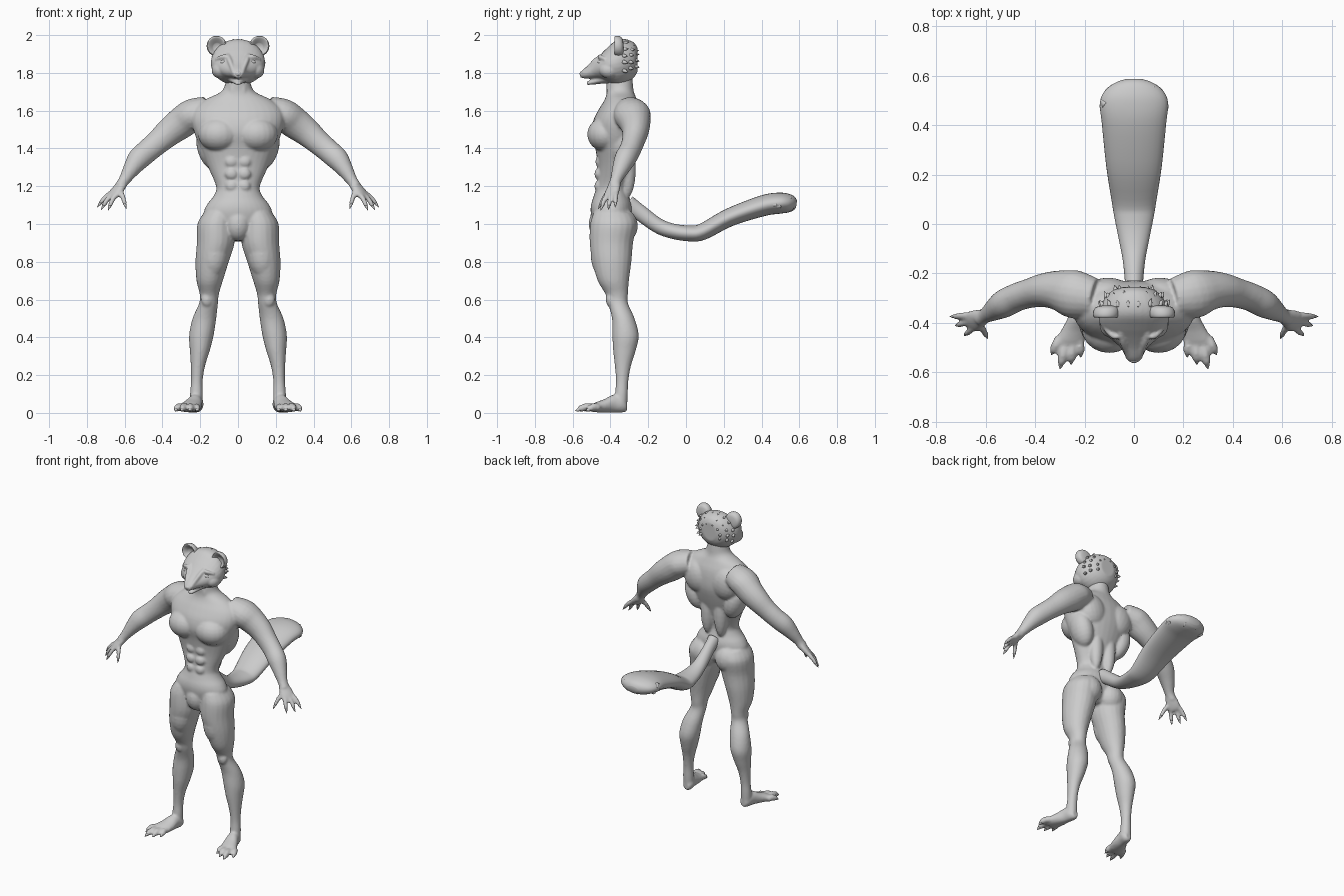
import bpy, bmesh, math, random
from mathutils import Vector, Matrix

random.seed(4)
X, Y, Z = Vector((1, 0, 0)), Vector((0, 1, 0)), Vector((0, 0, 1))


def spline(p, steps):
    """Catmull-Rom through rows of numbers."""
    out = []
    for i in range(len(p) - 1):
        a, b, c, d = p[max(i - 1, 0)], p[i], p[i + 1], p[min(i + 2, len(p) - 1)]
        for s in range(steps):
            t = s / steps
            out.append([.5 * (2*q + (r - o)*t + (2*o - 5*q + 4*r - w)*t*t + (3*q - o - 3*r + w)*t**3)
                        for o, q, r, w in zip(a, b, c, d)])
    return out + [list(p[-1])]


def tube(bm, pts, ref=Y, axes=None, seg=20, steps=4):
    """Loft ellipses given as (x, y, z, radius_u, radius_v)."""
    rows, rings = spline(pts, steps), []
    for i, r in enumerate(rows):
        c = Vector(r[:3])
        if axes:
            u, v = axes
        else:
            t = (Vector(rows[min(i + 1, len(rows) - 1)][:3]) - Vector(rows[max(i - 1, 0)][:3])).normalized()
            u = (ref - t * t.dot(ref)).normalized()
            v = t.cross(u)
        ru, rv = max(r[3], .001), max(r[4], .001)
        rings.append([bm.verts.new(c + u * ru * math.cos(k * math.tau / seg) + v * rv * math.sin(k * math.tau / seg))
                      for k in range(seg)])
    for a, b in zip(rings, rings[1:]):
        for k in range(seg):
            bm.faces.new((a[k], a[(k + 1) % seg], b[(k + 1) % seg], b[k]))
    bm.faces.new(rings[0][::-1])
    bm.faces.new(rings[-1])


def blob(bm, c, r, tilt=0):
    m = Matrix.Translation(c) @ Matrix.Rotation(tilt, 4, 'Y') @ Matrix.Diagonal((*r, 1))
    bmesh.ops.create_uvsphere(bm, u_segments=20, v_segments=12, radius=1, matrix=m)


def spike(bm, a, b, r, seg=6):
    a, b = Vector(a), Vector(b)
    m = a.lerp(b, .5)
    tube(bm, [(*a, r, r), (*m, r * .7, r * .7), (*b, 0, 0)], ref=Vector((.3, .8, .52)), seg=seg, steps=2)


def mirror(bm):
    g = bmesh.ops.duplicate(bm, geom=bm.verts[:] + bm.edges[:] + bm.faces[:])['geom']
    for v in g:
        if isinstance(v, bmesh.types.BMVert):
            v.co.x = -v.co.x


def finish(name, bm, voxel=0, smooth=3):
    bmesh.ops.recalc_face_normals(bm, faces=bm.faces[:])
    me = bpy.data.meshes.new(name)
    bm.to_mesh(me)
    bm.free()
    ob = bpy.data.objects.new(name, me)
    bpy.context.collection.objects.link(ob)
    for f in me.polygons:
        f.use_smooth = True
    if voxel:
        m = ob.modifiers.new("fuse", 'REMESH')
        m.mode, m.voxel_size, m.use_smooth_shade = 'VOXEL', voxel, True
        s = ob.modifiers.new("soften", 'SMOOTH')
        s.factor, s.iterations = .5, smooth
    return ob


body, claws = bmesh.new(), bmesh.new()


def digit(base, tip, r, lift):
    """Finger or toe with its claw."""
    a, b = Vector(base), Vector(tip)
    m, e = a.lerp(b, .4) + Z * lift, a.lerp(b, .74) + Z * lift * .5
    tube(body, [(*a, r, r), (*m, r, r), (*e, r * .85, r * .85), (*a.lerp(b, .8), r * .4, r * .4)], seg=10)
    spike(claws, e, b, r * .6, 8)


# legs
tube(body, [(.10, -.39, 1.06, .08, .10), (.115, -.385, 1.0, .10, .122), (.118, -.395, .9, .10, .115),
            (.137, -.392, .8, .088, .103), (.15, -.385, .7, .07, .083), (.152, -.367, .63, .051, .06),
            (.156, -.36, .58, .05, .053), (.178, -.332, .5, .063, .06), (.194, -.32, .41, .065, .07),
            (.202, -.326, .33, .053, .06), (.212, -.334, .25, .038, .043), (.218, -.338, .17, .031, .033),
            (.22, -.342, .1, .034, .034), (.22, -.345, .04, .034, .034)], axes=(X, Y))
blob(body, (.165, -.40, .60), (.03, .025, .04))
# feet and toes
tube(body, [(.218, -.312, .034, .02, .025), (.219, -.335, .045, .036, .043), (.228, -.38, .05, .04, .048),
            (.243, -.43, .038, .052, .036), (.26, -.475, .03, .06, .027), (.266, -.5, .025, .05, .02)], axes=(X, Z))
for base, tip in [((.222, -.46, .026), (.215, -.54, .01)), ((.25, -.485, .027), (.255, -.57, .01)),
                  ((.278, -.485, .027), (.30, -.588, .01)), ((.3, -.46, .026), (.335, -.53, .01))]:
    digit(base, tip, .02, .012)
# arms
tube(body, [(.16, -.30, 1.6, .08, .075), (.24, -.285, 1.578, .098, .085), (.3, -.27, 1.535, .083, .084),
            (.36, -.268, 1.49, .07, .076), (.42, -.28, 1.437, .06, .066), (.475, -.297, 1.39, .057, .062),
            (.525, -.322, 1.345, .057, .06), (.565, -.347, 1.29, .045, .045), (.6, -.37, 1.235, .031, .031),
            (.625, -.38, 1.2, .034, .027)])
# hands and fingers
tube(body, [(.605, -.372, 1.225, .028, .026), (.63, -.384, 1.19, .04, .024), (.655, -.395, 1.16, .045, .02),
            (.67, -.4, 1.145, .035, .014)], ref=Vector((.55, .8, .1)))
for base, tip in [((.672, -.37, 1.165), (.746, -.375, 1.088)), ((.668, -.395, 1.155), (.725, -.412, 1.075)),
                  ((.65, -.42, 1.15), (.688, -.452, 1.072)), ((.622, -.405, 1.175), (.592, -.465, 1.08))]:
    digit(base, tip, .0135, .008)
# muscle masses: chest, shoulder blade, flank, back column, buttock, abdomen
for c, r, t in [((.1, -.425, 1.475), (.112, .098, .092), 0), ((.105, -.285, 1.53), (.10, .068, .11), .3),
                ((.15, -.33, 1.40), (.065, .08, .12), .3), ((.05, -.31, 1.30), (.045, .045, .16), 0),
                ((.088, -.335, .99), (.085, .08, .09), 0), ((.125, -.43, .84), (.075, .075, .13), -.1),
                ((.035, -.455, 1.33), (.036, .025, .032), 0), ((.034, -.46, 1.265), (.035, .025, .032), 0),
                ((.033, -.46, 1.2), (.034, .025, .032), 0), ((.028, -.36, 1.70), (.03, .06, .09), 0)]:
    blob(body, c, r, t)
mirror(body)
# torso and neck
tube(body, [(0, -.4, .93, .05, .06), (0, -.395, .97, .12, .09), (0, -.395, 1.05, .178, .108), (0, -.395, 1.1, .166, .108),
            (0, -.395, 1.15, .128, .093), (0, -.392, 1.2, .116, .083), (0, -.375, 1.3, .158, .092),
            (0, -.365, 1.4, .2, .115), (0, -.365, 1.48, .23, .135), (0, -.36, 1.55, .245, .13),
            (0, -.35, 1.61, .23, .11), (0, -.345, 1.66, .17, .085), (0, -.348, 1.7, .09, .072),
            (0, -.352, 1.75, .066, .07), (0, -.35, 1.82, .06, .06)], axes=(X, Y), seg=32)
blob(body, (0, -.445, 1.0), (.07, .07, .09))
finish("body", body, .008)
mirror(claws)
finish("claws", claws)

# head: cheeks, muzzle ridges, eye sockets, then skull and jaw
head = bmesh.new()
tube(head, [(.055, -.435, 1.895, .012, .012), (.046, -.475, 1.868, .014, .014), (.032, -.51, 1.83, .012, .014),
            (.022, -.545, 1.797, .01, .012)], ref=X, seg=10)
tube(head, [(.05, -.45, 1.885, .01, .01), (.08, -.455, 1.885, .012, .012), (.115, -.425, 1.87, .01, .01)], ref=Z, seg=10)
blob(head, (.095, -.405, 1.815), (.045, .055, .045))
mirror(head)
tube(head, [(0, -.256, 1.87, .05, .06), (0, -.275, 1.868, .095, .092), (0, -.32, 1.86, .13, .118),
            (0, -.37, 1.852, .144, .12), (0, -.42, 1.84, .132, .09), (0, -.46, 1.828, .1, .062),
            (0, -.5, 1.811, .055, .042), (0, -.54, 1.797, .033, .026), (0, -.558, 1.79, .02, .014)],
     axes=(X, Z), seg=32)
tube(head, [(0, -.38, 1.77, .07, .03), (0, -.44, 1.765, .05, .022), (0, -.49, 1.753, .028, .015),
            (0, -.525, 1.745, .014, .009)], axes=(X, Z))
finish("head", head, .006, 2)

# nose and eyes
nose = bmesh.new()
blob(nose, (0, -.55, 1.795), (.02, .013, .014))
finish("nose", nose)
eyes = bmesh.new()
blob(eyes, (.076, -.451, 1.858), (.02, .017, .013), .25)
mirror(eyes)
finish("eyes", eyes)

# cupped ears
ears = bmesh.new()
tube(ears, [(.105, -.33, 1.93, .02, .02), (.11, -.338, 1.938, .046, .046), (.113, -.36, 1.942, .053, .054),
            (.114, -.378, 1.943, .048, .05), (.113, -.372, 1.94, .038, .039), (.11, -.352, 1.935, .02, .02)],
     axes=(X, Z), seg=24, steps=3)
mirror(ears)
finish("ears", ears)

# fur tufts around the back of the head and the cheeks
fur, centre, radii = bmesh.new(), Vector((0, -.355, 1.858)), Vector((.141, .1, .12))
for row, n in ((.25, 12), (.62, 11), (1.0, 8)):
    for k in range(n):
        a = (k / (n - 1) - .5) * 3.9 + random.uniform(-.06, .06)
        d = Vector((math.sin(a) * math.cos(row), math.sin(row), math.cos(a) * math.cos(row)))
        p = centre + Vector(d[i] * radii[i] * .95 for i in range(3))
        spike(fur, p, p + (d * .55 + Y * .7 - Z * .2).normalized() * random.uniform(.022, .034), .012)
finish("head_fur", fur)

# broad flat tail with a tufted tip
tail = bmesh.new()
tube(tail, [(0, -.31, 1.11, .04, .045), (0, -.25, 1.065, .036, .042), (0, -.15, .992, .045, .04), (0, -.07, .962, .06, .04),
            (0, .02, .95, .078, .042), (0, .09, .96, .09, .044), (0, .23, 1.035, .112, .048), (0, .405, 1.096, .13, .055),
            (0, .49, 1.11, .138, .056), (0, .54, 1.11, .118, .05), (0, .57, 1.107, .08, .038), (0, .585, 1.105, .04, .02)],
     ref=X, seg=28)
for k in range(15):
    a = -1.5 + 3 * k / 14
    p = Vector((math.sin(a) * .118, .455 + math.cos(a) * .105, 1.105 + random.uniform(-.02, .025)))
    spike(tail, p, p + Vector((math.sin(a) * .022, .02, random.uniform(-.01, .015))), .02)
finish("tail", tail)
